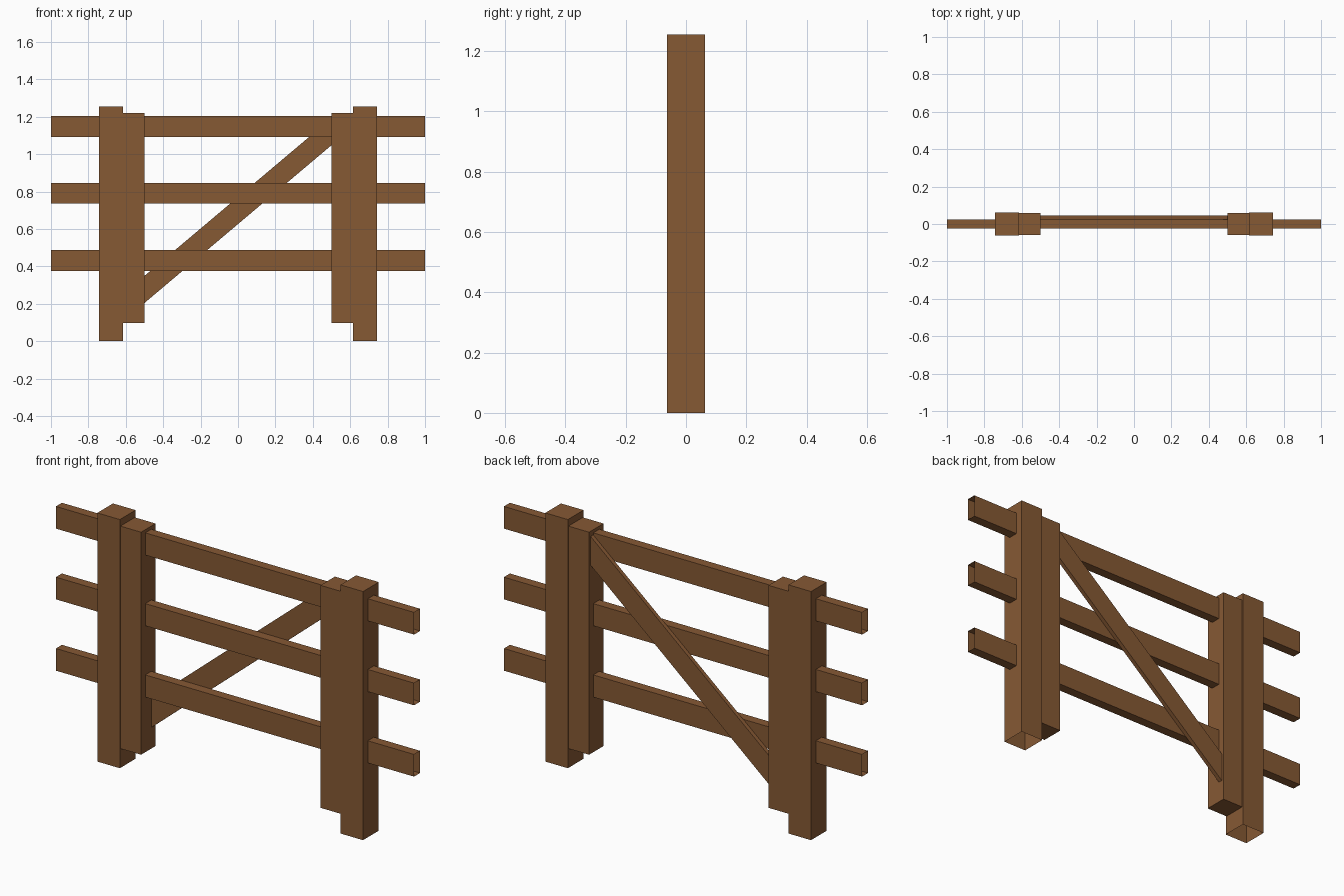
import bpy, bmesh
from mathutils import Vector

if "Cube" in bpy.data.objects:
    bpy.data.objects.remove(bpy.data.objects["Cube"])

wood = bpy.data.materials.new("brown wood")
wood.diffuse_color = (0.24, 0.1, 0.034, 1)
wood.use_nodes = True
wood.node_tree.nodes["Principled BSDF"].inputs["Base Color"].default_value = wood.diffuse_color


def prism(name, profile, y0, y1, open_dir=None):
    """Extrude an x-z profile from y0 to y1; optionally leave one side open."""
    bm = bmesh.new()
    face = bm.faces.new([bm.verts.new((x, y0, z)) for x, z in profile])
    ext = bmesh.ops.extrude_face_region(bm, geom=[face])["geom"]
    verts = [g for g in ext if isinstance(g, bmesh.types.BMVert)]
    bmesh.ops.translate(bm, verts=verts, vec=(0, y1 - y0, 0))
    bmesh.ops.recalc_face_normals(bm, faces=bm.faces)
    if open_dir:
        d = Vector(open_dir)
        bmesh.ops.delete(bm, geom=[f for f in bm.faces if f.normal.dot(d) > 0.9],
                         context='FACES_ONLY')
    mesh = bpy.data.meshes.new(name)
    bm.to_mesh(mesh)
    bm.free()
    mesh.materials.append(wood)
    obj = bpy.data.objects.new(name, mesh)
    bpy.context.collection.objects.link(obj)
    return obj


def beam(name, xa, xb, z0, z1, half, open_dir=None):
    x0, x1 = min(xa, xb), max(xa, xb)
    return prism(name, [(x0, z0), (x1, z0), (x1, z1), (x0, z1)], -half, half, open_dir)


RAILS = {"lower": (0.375, 0.487), "middle": (0.735, 0.847), "upper": (1.092, 1.204)}

for side, s in (("left", -1), ("right", 1)):
    # fence post with open underside, and gate stile beside it
    beam(side + "_post", s * 0.616, s * 0.742, 0, 1.255, 0.0625, (0, 0, -1))
    beam(side + "_gate_stile", s * 0.501, s * 0.616, 0.097, 1.22, 0.0575)
    # fence rail stubs, hollow at the outer end
    for level, (z0, z1) in RAILS.items():
        beam(f"{side}_{level}_fence_rail", s * 0.74, s, z0, z1, 0.024, (s, 0, 0))

# gate rails between the stiles
for level, (z0, z1) in RAILS.items():
    beam(level + "_gate_rail", -0.505, 0.505, z0, z1, 0.024)

# diagonal brace on the back of the rails
prism("diagonal_brace", [(-0.505, 0.2), (0.505, 1.052), (0.505, 1.197), (-0.505, 0.345)],
      0.024, 0.045)
